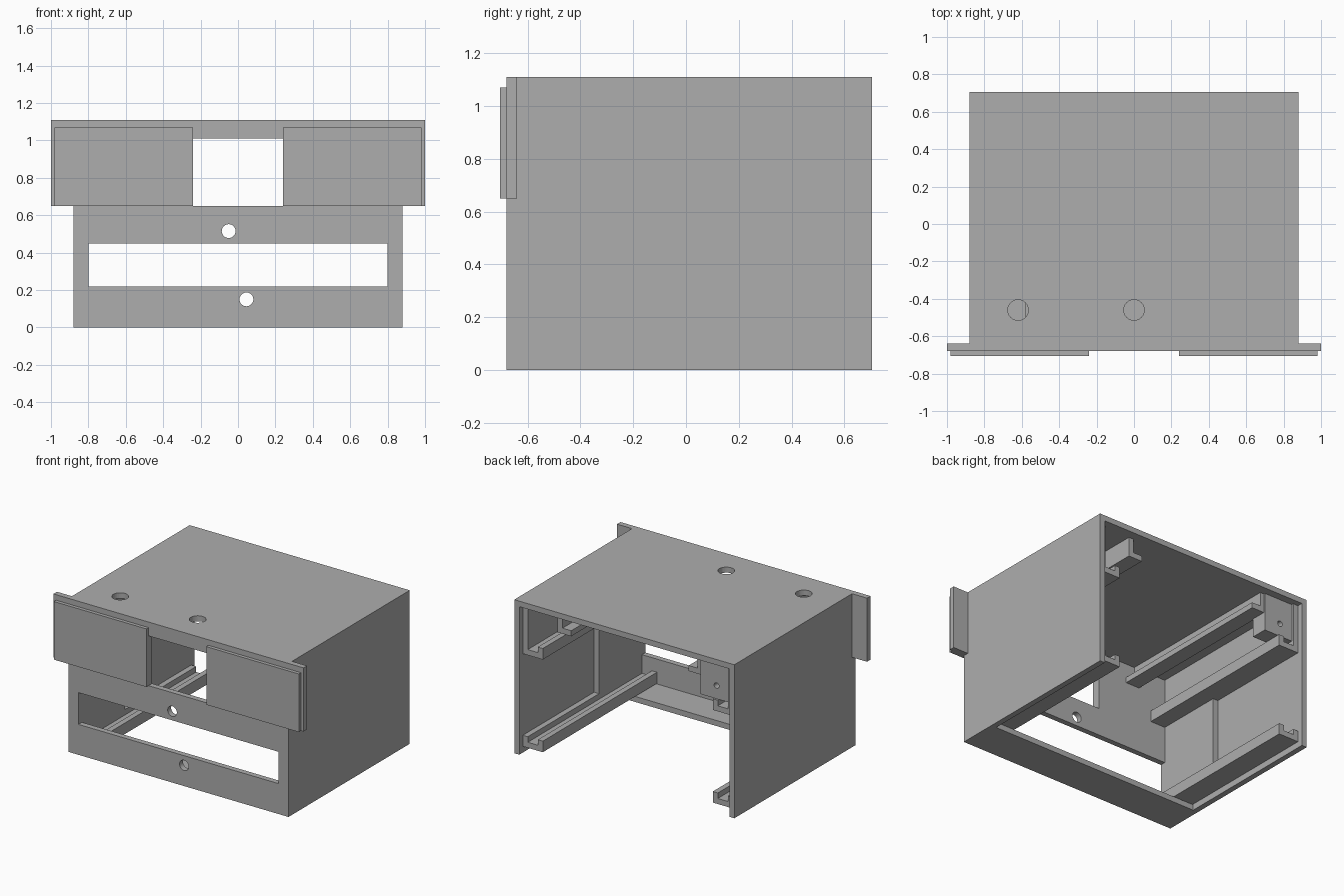
import bpy, bmesh, math
from mathutils import Matrix, Vector

cube = bpy.data.objects.get("Cube")
if cube:
    bpy.data.objects.remove(cube)

GREY = (0.42, 0.42, 0.42, 1)
grey = bpy.data.materials.new("matte grey")
grey.use_nodes = True
grey.diffuse_color = GREY
grey.node_tree.nodes["Principled BSDF"].inputs["Base Color"].default_value = GREY


def make(name, bm):
    bmesh.ops.recalc_face_normals(bm, faces=bm.faces)
    mesh = bpy.data.meshes.new(name)
    bm.to_mesh(mesh)
    bm.free()
    mesh.materials.append(grey)
    obj = bpy.data.objects.new(name, mesh)
    bpy.context.scene.collection.objects.link(obj)
    return obj


def box(name, x, y, z):
    bm = bmesh.new()
    size = Vector((x[1] - x[0], y[1] - y[0], z[1] - z[0]))
    mid = Vector((sum(x), sum(y), sum(z))) / 2
    bmesh.ops.create_cube(bm, size=1, matrix=Matrix.Translation(mid) @ Matrix.Diagonal(size).to_4x4())
    return make(name, bm)


def drill(name, centre, radius, depth, along_y=False):
    bm = bmesh.new()
    turn = Matrix.Rotation(math.pi / 2, 4, 'X') if along_y else Matrix.Identity(4)
    bmesh.ops.create_cone(bm, cap_ends=True, segments=32, radius1=radius, radius2=radius,
                          depth=depth, matrix=Matrix.Translation(centre) @ turn)
    return make(name, bm)


def combine(obj, other, operation):
    mod = obj.modifiers.new(operation, 'BOOLEAN')
    mod.operation, mod.solver, mod.object = operation, 'EXACT', other
    bpy.context.view_layer.objects.active = obj
    bpy.ops.object.modifier_apply(modifier=mod.name)
    bpy.data.objects.remove(other)


def extrude_profile(name, points, y0, y1, side):
    # Sweep an x-z outline along y, mirrored by side
    bm = bmesh.new()
    face = bm.faces.new([bm.verts.new((side * x, y0, z)) for x, z in points])
    swept = bmesh.ops.extrude_face_region(bm, geom=[face], use_keep_orig=True)["geom"]
    verts = [v for v in swept if isinstance(v, bmesh.types.BMVert)]
    bmesh.ops.translate(bm, verts=verts, vec=(0, y1 - y0, 0))
    return make(name, bm)


# Main dimensions
W, WALL, FRONT, BACK, TOP = 0.88, 0.04, -0.68, 0.705, 1.11
INNER, INFRONT, CEIL = W - WALL, FRONT + WALL, TOP - WALL
RAIL_END, STEP = 0.665, -0.15

# Housing open at the back and bottom, with a wide front flange
housing = box("housing", (-W, W), (FRONT, BACK), (0, TOP))
combine(housing, box("cavity", (-INNER, INNER), (INFRONT, 1), (-1, CEIL)), 'DIFFERENCE')
combine(housing, box("flange", (-1, 1), (FRONT, INFRONT), (0.65, TOP)), 'UNION')

# Front openings, front holes and roof holes
cutters = [
    box("window", (-0.24, 0.24), (-0.8, -0.6), (0.65, 1.01)),
    box("slot", (-0.8, 0.8), (-0.8, -0.6), (0.22, 0.45)),
    drill("upper_hole", (-0.05, FRONT, 0.515), 0.037, 0.2, True),
    drill("lower_hole", (0.045, FRONT, 0.15), 0.037, 0.2, True),
    drill("side_roof_hole", (-0.62, -0.46, TOP), 0.055, 0.2),
    drill("middle_roof_hole", (0, -0.46, TOP), 0.055, 0.2),
]
for cutter in cutters:
    combine(housing, cutter, 'DIFFERENCE')

# Short floor behind the front wall
box("floor_lip", (-INNER, INNER), (INFRONT, -0.40), (0, WALL))


def channel(bottom, outer_top):
    # U outline whose outer leg may rise to the ceiling
    base, lip = bottom + 0.04, bottom + 0.08
    return [(0.68, bottom), (INNER, bottom), (INNER, outer_top), (0.80, outer_top),
            (0.80, base), (0.72, base), (0.72, lip), (0.68, lip)]


for side, label in ((1, "left"), (-1, "right")):
    # Raised front panel
    box(label + "_front_panel", sorted((side * 0.24, side * 0.98)), (-0.705, FRONT), (0.65, 1.07))
    # Guide rails along the side wall
    extrude_profile(label + "_lower_rail", channel(0.045, 0.125), INFRONT, RAIL_END, side)
    extrude_profile(label + "_upper_rail", channel(0.715, CEIL), INFRONT, RAIL_END, side)
    # Thicker front half of the side wall
    box(label + "_wall_liner", sorted((side * 0.80, side * INNER)), (INFRONT, STEP), (0.125, 0.715))
    # L-shaped hanger under the roof
    hanger = [(0.47, 0.93), (0.58, 0.93), (0.58, CEIL), (0.54, CEIL), (0.54, 0.97), (0.47, 0.97)]
    extrude_profile(label + "_roof_hanger", hanger, INFRONT, 0.64, side)

# Screw block in the rear upper corner
block = box("screw_block", (-0.80, -0.57), (0.53, 0.65), (0.795, CEIL))
combine(block, drill("screw_hole", (-0.70, 0.6, 0.89), 0.02, 0.4, True), 'DIFFERENCE')
